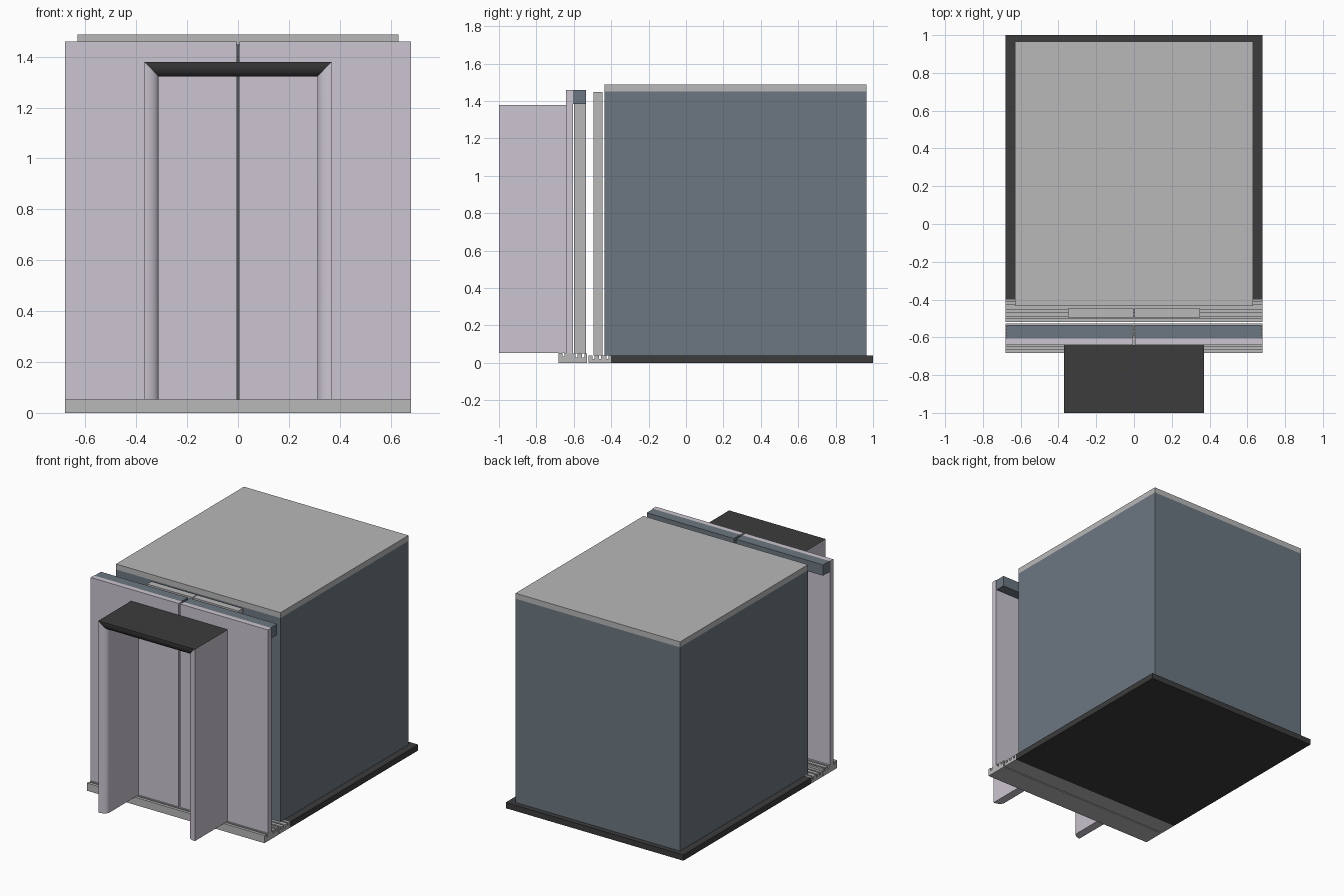
import bpy, bmesh, math

if "Cube" in bpy.data.objects:
    bpy.data.objects.remove(bpy.data.objects["Cube"])


def material(name, rgb):
    m = bpy.data.materials.new(name)
    m.diffuse_color = (*rgb, 1)
    m.use_nodes = True
    m.node_tree.nodes["Principled BSDF"].inputs["Base Color"].default_value = m.diffuse_color
    return m


LILAC = material("pale lilac", (0.60, 0.56, 0.63))
GREY = material("light grey", (0.48, 0.48, 0.48))
BLUE = material("slate blue", (0.15, 0.185, 0.22))
DARK = material("charcoal", (0.045, 0.045, 0.045))


def finish(name, bm, mat):
    bmesh.ops.recalc_face_normals(bm, faces=bm.faces)
    me = bpy.data.meshes.new(name)
    bm.to_mesh(me)
    bm.free()
    me.materials.append(mat)
    ob = bpy.data.objects.new(name, me)
    bpy.context.collection.objects.link(ob)
    return ob


def box(name, x0, x1, y0, y1, z0, z1, mat):
    bm = bmesh.new()
    bmesh.ops.create_cube(bm, size=1)
    for v in bm.verts:
        v.co = (x1 if v.co.x > 0 else x0, y1 if v.co.y > 0 else y0, z1 if v.co.z > 0 else z0)
    return finish(name, bm, mat)


def loft(name, a, b, mat):
    """Solid between two matching end outlines."""
    bm = bmesh.new()
    va = [bm.verts.new(p) for p in a]
    vb = [bm.verts.new(p) for p in b]
    bm.faces.new(va)
    bm.faces.new(vb)
    n = len(a)
    for i in range(n):
        bm.faces.new((va[i], va[(i + 1) % n], vb[(i + 1) % n], vb[i]))
    return finish(name, bm, mat)


def sill(name, y0, y1, z, grooves):
    """Threshold strip with door-track grooves running along x."""
    prof = [(y0, 0), (y0, z)]
    for g in grooves:
        prof += [(g - 0.006, z), (g - 0.006, z - 0.02), (g + 0.006, z - 0.02), (g + 0.006, z)]
    prof += [(y1, z), (y1, 0)]
    loft(name, [(-0.68, y, h) for y, h in prof], [(0.68, y, h) for y, h in prof], GREY)


# car floor, walls and roof
box("car_floor", -0.68, 0.68, -0.40, 1.0, 0, 0.04, DARK)
box("car_back_wall", -0.63, 0.63, 0.93, 0.965, 0.04, 1.45, BLUE)
box("car_roof", -0.63, 0.63, -0.435, 0.965, 1.45, 1.488, GREY)
box("car_front_header", -0.32, 0.32, -0.435, -0.40, 1.40, 1.45, BLUE)

# sills
sill("car_sill", -0.44, -0.40, 0.04, [-0.42])
sill("car_door_sill", -0.52, -0.44, 0.04, [-0.495, -0.46])
sill("landing_door_sill", -0.605, -0.528, 0.05, [-0.585, -0.55])
sill("landing_sill", -0.682, -0.605, 0.053, [-0.655])

# paired parts on each side of the centre line
for s, side in ((-1, "left"), (1, "right")):
    def pair(name, xa, xb, *rest):
        box(f"{side}_{name}", *sorted((s * xa, s * xb)), *rest)
    pair("car_side_wall", 0.595, 0.63, -0.40, 0.93, 0.04, 1.45, BLUE)
    pair("car_front_return", 0.32, 0.63, -0.435, -0.40, 0.04, 1.45, BLUE)
    pair("car_door", 0.002, 0.35, -0.495, -0.447, 0.04, 1.447, GREY)
    pair("landing_door", 0.002, 0.35, -0.60, -0.535, 0.05, 1.385, GREY)
    pair("landing_header", 0.008, 0.675, -0.605, -0.535, 1.385, 1.46, BLUE)
    pair("landing_panel", 0.005, 0.68, -0.641, -0.605, 0.053, 1.46, LILAC)

# portal frame: (inset from outer edge, y) profile with a rounded front edge
arc = [(0.058 * math.sin(t), -0.96 - 0.04 * math.cos(t))
       for t in (math.radians(a) for a in range(0, 91, 10))]
profile = arc + [(0.058, -0.641), (0, -0.641)]
for s, side in ((-1, "left"), (1, "right")):
    loft(f"{side}_portal_jamb",
         [(s * (0.37 - d), y, 0.053) for d, y in profile],
         [(s * (0.37 - d), y, 1.38 - d) for d, y in profile], LILAC)
loft("portal_lintel",
     [(-0.37 + d, y, 1.38 - d) for d, y in profile],
     [(0.37 - d, y, 1.38 - d) for d, y in profile], DARK)

# smooth the rounded portal edges only
for ob in bpy.context.scene.objects:
    ob.select_set("portal" in ob.name)
bpy.context.view_layer.objects.active = bpy.data.objects["portal_lintel"]
bpy.ops.object.shade_smooth_by_angle(angle=math.radians(35))
